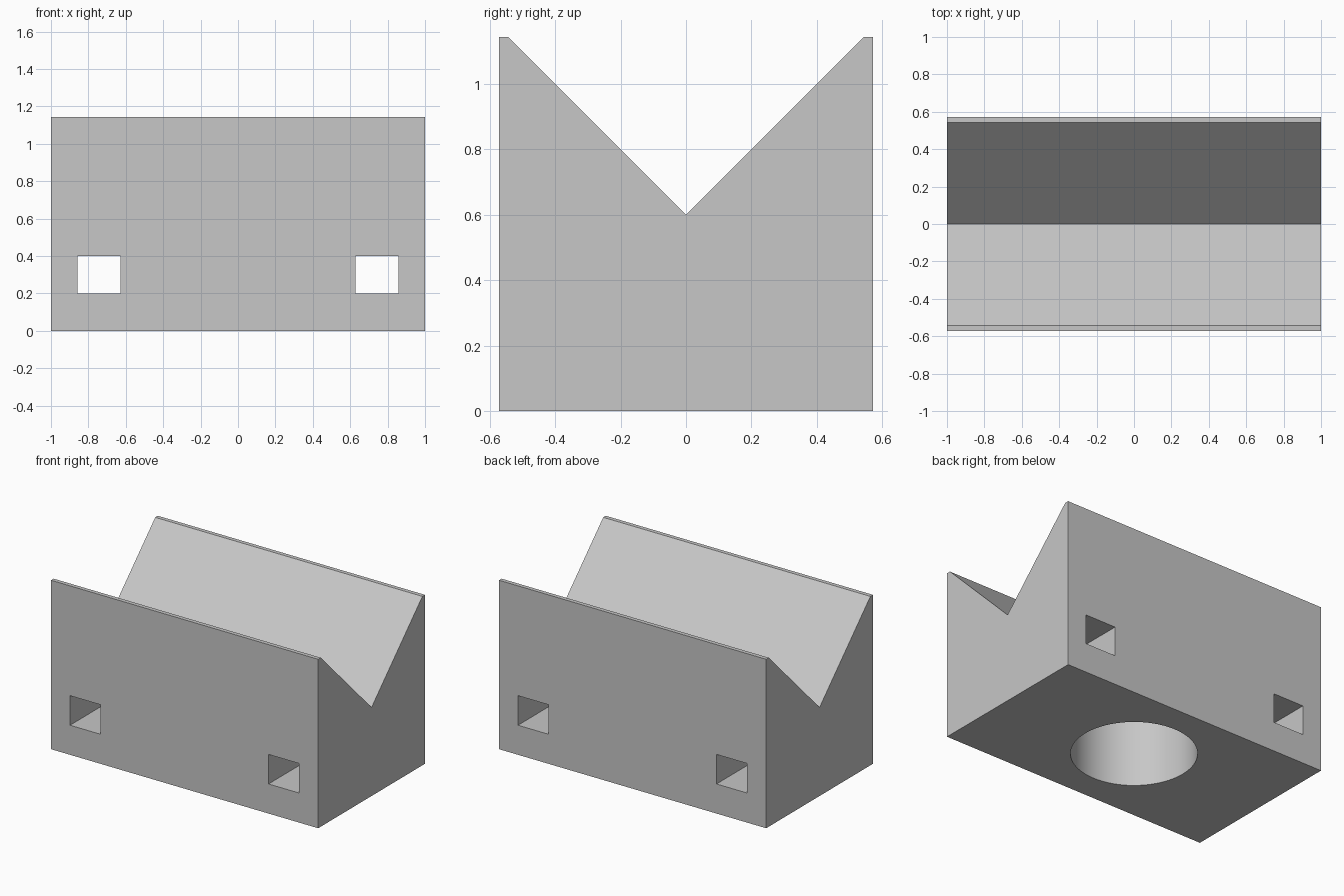
import bpy, bmesh
from mathutils import Matrix

cube = bpy.data.objects.get("Cube")
if cube:
    bpy.data.objects.remove(cube, do_unlink=True)

HALF_Y, HEIGHT = 0.571, 1.143

grey = bpy.data.materials.new("light_grey")
grey.use_nodes = True
grey.diffuse_color = (0.57, 0.57, 0.57, 1)
grey.node_tree.nodes["Principled BSDF"].inputs["Base Color"].default_value = (0.57, 0.57, 0.57, 1)


def add_object(name, bm):
    bmesh.ops.recalc_face_normals(bm, faces=bm.faces)
    mesh = bpy.data.meshes.new(name)
    bm.to_mesh(mesh)
    bm.free()
    mesh.materials.append(grey)
    obj = bpy.data.objects.new(name, mesh)
    bpy.context.collection.objects.link(obj)
    return obj


# V block: end profile extruded along x
profile = [(-HALF_Y, 0), (HALF_Y, 0), (HALF_Y, HEIGHT), (0.543, HEIGHT),
           (0, 0.6), (-0.543, HEIGHT), (-HALF_Y, HEIGHT)]
bm = bmesh.new()
end = bm.faces.new([bm.verts.new((-1, y, z)) for y, z in profile])
side = bmesh.ops.extrude_face_region(bm, geom=[end])
bmesh.ops.translate(bm, vec=(2, 0, 0),
                    verts=[v for v in side["geom"] if isinstance(v, bmesh.types.BMVert)])
block = add_object("v_block", bm)

cutters = []

# Clamp slots running through the block from front to back
for name, sign in (("left", 1), ("right", -1)):
    bm = bmesh.new()
    place = Matrix.Translation((sign * 0.743, 0, 0.3)) @ Matrix.Diagonal((0.229, 2, 0.2, 1))
    bmesh.ops.create_cube(bm, size=1, matrix=place)
    cutters.append(add_object(name + "_slot_cutter", bm))

# Round blind recess in the underside
bm = bmesh.new()
bmesh.ops.create_cone(bm, cap_ends=True, segments=64, radius1=0.385, radius2=0.385,
                      depth=1, matrix=Matrix.Translation((0, 0, 0)))
cutters.append(add_object("recess_cutter", bm))

for cutter in cutters:
    cut = block.modifiers.new(cutter.name, "BOOLEAN")
    cut.operation = "DIFFERENCE"
    cut.solver = "EXACT"
    cut.object = cutter

bpy.context.view_layer.objects.active = block
block.select_set(True)
for mod in [m.name for m in block.modifiers]:
    bpy.ops.object.modifier_apply(modifier=mod)
for cutter in cutters:
    bpy.data.objects.remove(cutter, do_unlink=True)

# Smooth recess wall, crisp edges elsewhere
bpy.ops.object.select_all(action="DESELECT")
block.select_set(True)
bpy.ops.object.shade_smooth_by_angle()
